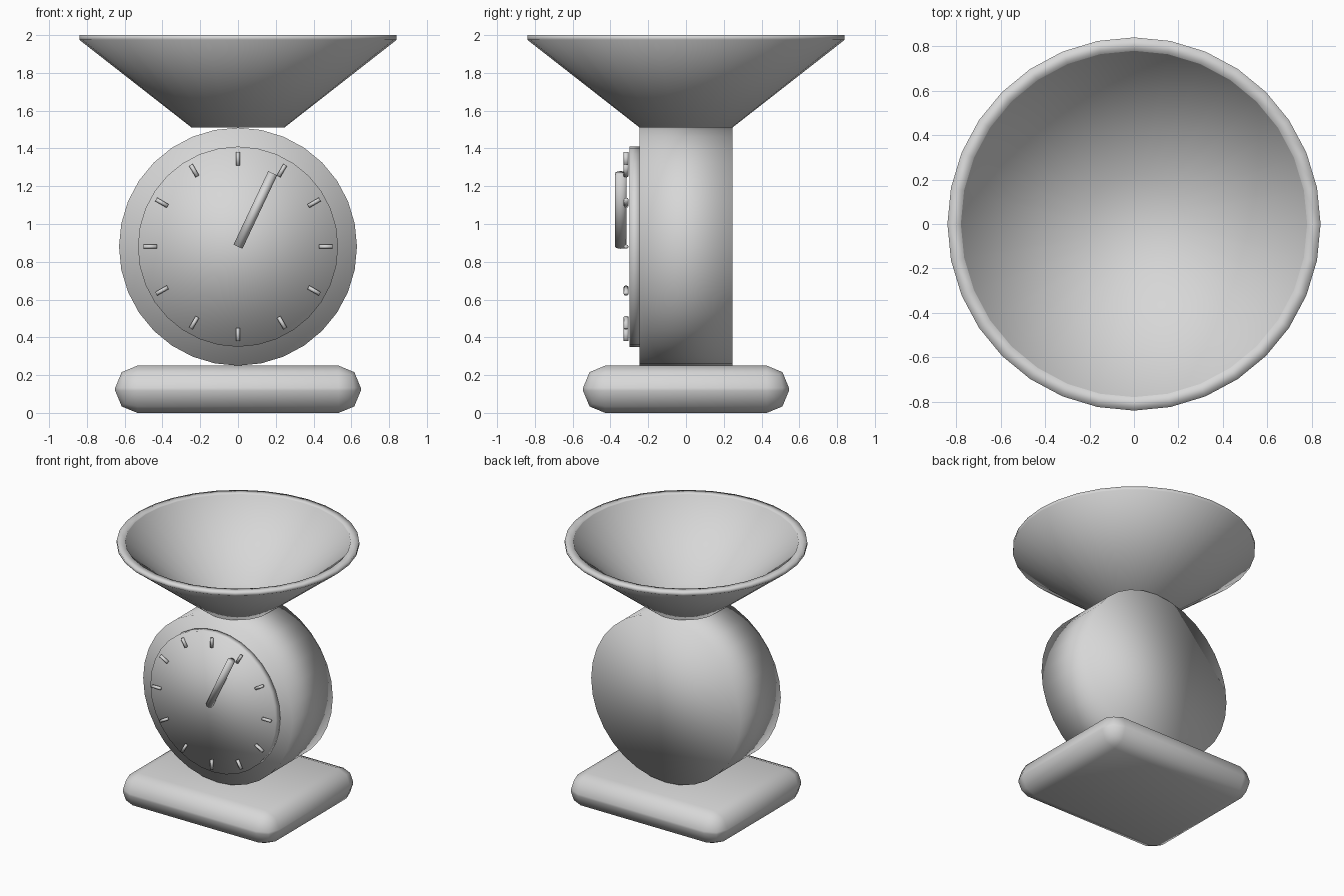
import bpy, bmesh, math
from mathutils import Matrix, Vector

if "Cube" in bpy.data.objects:
    bpy.data.objects.remove(bpy.data.objects["Cube"])

DIAL_CENTRE = Vector((0, 0, 0.88))

grey = bpy.data.materials.new("light_grey")
grey.use_nodes = True
grey.diffuse_color = (0.68, 0.68, 0.68, 1)
grey.node_tree.nodes["Principled BSDF"].inputs["Base Color"].default_value = grey.diffuse_color


def finish(name, bm, matrix):
    """Turn a bmesh into a smooth-shaded grey object."""
    bmesh.ops.transform(bm, matrix=matrix, verts=bm.verts)
    bmesh.ops.recalc_face_normals(bm, faces=bm.faces)
    for face in bm.faces:
        face.smooth = True
    mesh = bpy.data.meshes.new(name)
    bm.to_mesh(mesh)
    bm.free()
    mesh.materials.append(grey)
    obj = bpy.data.objects.new(name, mesh)
    bpy.context.collection.objects.link(obj)
    return obj


def turned(name, profile, matrix=Matrix(), sides=32):
    """Spin (radius, height) points about z and close both ends."""
    bm = bmesh.new()
    rings = []
    for r, z in profile:
        angles = [math.tau * i / sides for i in range(sides)]
        rings.append([bm.verts.new((r * math.cos(a), r * math.sin(a), z)) for a in angles])
    for low, high in zip(rings, rings[1:]):
        for i in range(sides):
            j = (i + 1) % sides
            bm.faces.new((low[i], low[j], high[j], high[i]))
    bm.faces.new(rings[0][::-1])
    bm.faces.new(rings[-1])
    return finish(name, bm, matrix)


def rounded_slab(name, size, bevel, matrix):
    """Box with every edge rounded."""
    bm = bmesh.new()
    bmesh.ops.create_cube(bm, size=1)
    bmesh.ops.scale(bm, vec=size, verts=bm.verts)
    bmesh.ops.bevel(bm, geom=bm.edges[:], offset=bevel, segments=2,
                    profile=0.5, affect='EDGES', clamp_overlap=True)
    return finish(name, bm, matrix)


def dial_rod(name, degrees, start, end, y, width, depth, sides):
    """Oval rod lying on the dial, pointing outward at a clockwise angle."""
    spin = Matrix.Rotation(math.radians(degrees), 4, 'Y')
    place = Matrix.Translation(DIAL_CENTRE + Vector((0, y, 0))) @ spin
    oval = Matrix.Diagonal((width, depth, 1, 1))
    return turned(name, [(0.5, start), (0.5, end)], place @ oval, sides)


# Base slab
rounded_slab("base", (1.3, 1.09, 0.25), 0.117, Matrix.Translation((0, 0, 0.125)))

# Drum body and dial, turned to face the front
face_front = Matrix.Translation(DIAL_CENTRE) @ Matrix.Rotation(math.radians(90), 4, 'X')
turned("body", [(0.63, -0.245), (0.63, 0.245)], face_front)
turned("dial", [(0.53, 0.24), (0.53, 0.30)], face_front)

# Weighing bowl: even-walled open cone with a short upright lip and a flat floor
outside = [(0.245, 1.51), (0.84, 1.975), (0.84, 2.0)]
inside = [(0.78, 2.0), (0.779, 1.996), (0.225, 1.566)]
turned("bowl", outside + inside)

# Tick marks
for n in range(12):
    dial_rod(f"tick_{n + 1}", n * 30, 0.43, 0.5, -0.317, 0.022, 0.026, 8)

# Pointer
dial_rod("pointer", 25.3, 0, 0.43, -0.345, 0.052, 0.062, 12)
